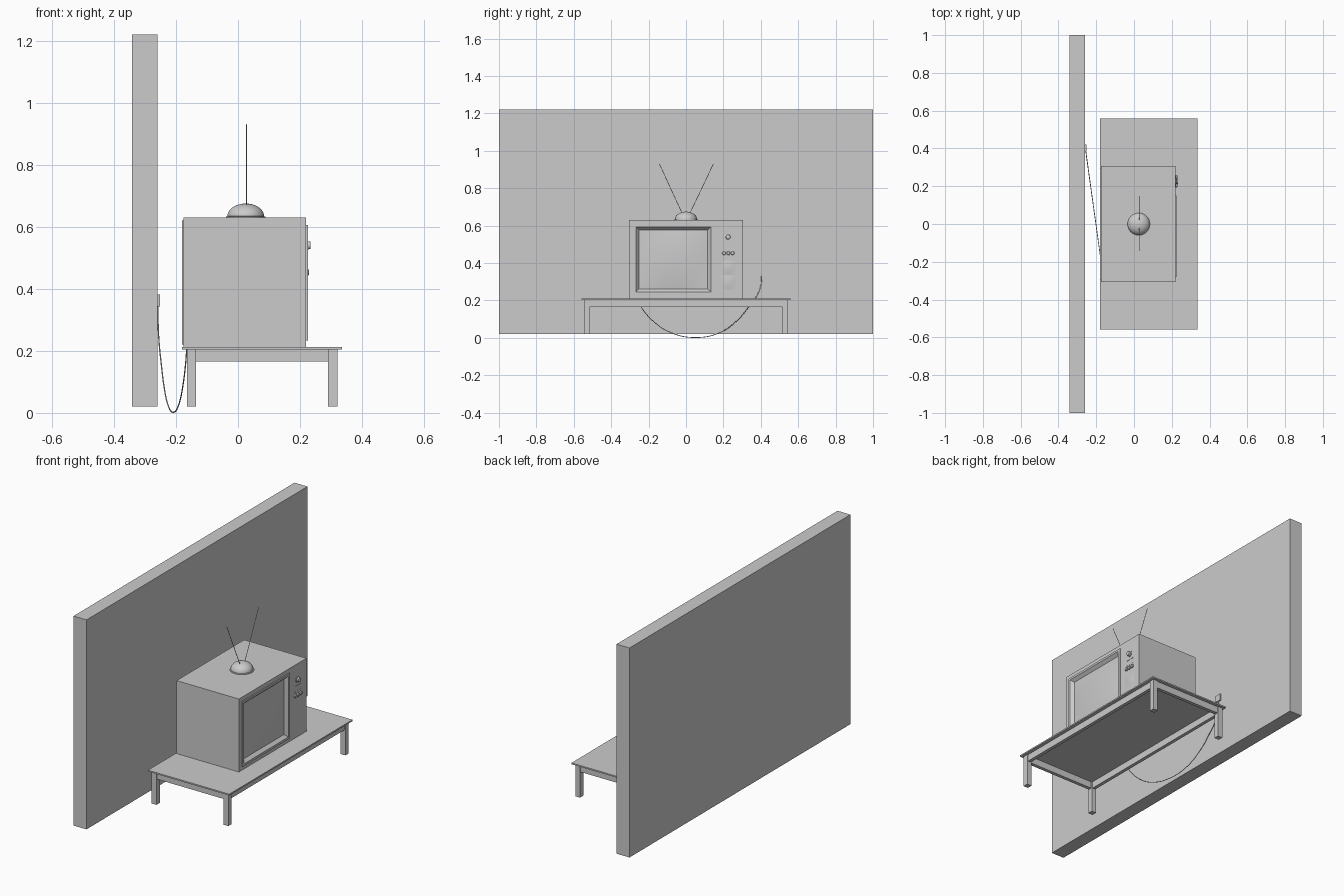
import bpy, bmesh
from math import pi, cos, sin
from mathutils import Vector

if "Cube" in bpy.data.objects:
    bpy.data.objects.remove(bpy.data.objects["Cube"])


def mesh_object(name, bm, smooth=False):
    bmesh.ops.recalc_face_normals(bm, faces=bm.faces)
    me = bpy.data.meshes.new(name)
    bm.to_mesh(me)
    bm.free()
    ob = bpy.data.objects.new(name, me)
    bpy.context.collection.objects.link(ob)
    if smooth:
        bpy.context.view_layer.objects.active = ob
        ob.select_set(True)
        bpy.ops.object.shade_smooth_by_angle(angle=0.6)
        ob.select_set(False)
    return ob


def box(name, x0, x1, y0, y1, z0, z1):
    bm = bmesh.new()
    for v in bmesh.ops.create_cube(bm, size=1)["verts"]:
        v.co = ((x0 + x1) / 2 + v.co.x * (x1 - x0),
                (y0 + y1) / 2 + v.co.y * (y1 - y0),
                (z0 + z1) / 2 + v.co.z * (z1 - z0))
    return mesh_object(name, bm)


def loft(name, rings, cap_end=True):
    """Skin rectangles given as (x, y0, y1, z0, z1)."""
    bm = bmesh.new()
    loops = [[bm.verts.new(c) for c in ((x, a, c0), (x, b, c0), (x, b, c1), (x, a, c1))]
             for x, a, b, c0, c1 in rings]
    for p, q in zip(loops, loops[1:]):
        for i in range(4):
            j = (i + 1) % 4
            bm.faces.new((p[i], p[j], q[j], q[i]))
    bm.faces.new(loops[0])
    if cap_end:
        bm.faces.new(loops[-1])
    return mesh_object(name, bm)


def bulge(name, y0, y1, z0, z1, x, depth, n=12):
    """Rectangular pad curved outwards along +x."""
    bm = bmesh.new()
    bmesh.ops.create_grid(bm, x_segments=n, y_segments=n, size=1)
    for v in bm.verts:
        u, w = v.co.x, v.co.y
        v.co = (x + depth * (1 - u * u) * (1 - w * w),
                (y0 + y1) / 2 + u * (y1 - y0) / 2, (z0 + z1) / 2 + w * (z1 - z0) / 2)
    ob = mesh_object(name, bm, True)
    if ob.data.polygons[0].normal.x < 0:
        ob.data.flip_normals()
    return ob


def lathe(name, profile, centre, axis="Z", n=32):
    """Revolve (radius, height) points about an axis through centre."""
    bm = bmesh.new()
    rings = []
    for r, h in profile:
        ring = []
        for i in range(n):
            a, b = r * cos(2 * pi * i / n), r * sin(2 * pi * i / n)
            ring.append(bm.verts.new(Vector(centre) + Vector((a, b, h) if axis == "Z" else (h, a, b))))
        rings.append(ring)
    for p, q in zip(rings, rings[1:]):
        for i in range(n):
            bm.faces.new((p[i], p[(i + 1) % n], q[(i + 1) % n], q[i]))
    bm.faces.new(rings[0])
    bm.faces.new(rings[-1])
    return mesh_object(name, bm, True)


def tube(name, pts, radius, smooth_path=False):
    cu = bpy.data.curves.new(name, "CURVE")
    cu.dimensions = "3D"
    cu.bevel_depth = radius
    cu.bevel_resolution = 2
    cu.use_fill_caps = True
    cu.resolution_u = 8
    sp = cu.splines.new("BEZIER")
    sp.bezier_points.add(len(pts) - 1)
    for bp, p in zip(sp.bezier_points, pts):
        bp.co = p
        bp.handle_left_type = bp.handle_right_type = "AUTO" if smooth_path else "VECTOR"
    ob = bpy.data.objects.new(name, cu)
    bpy.context.collection.objects.link(ob)


# Wall and outlet plug
box("wall", -0.342, -0.26, -1, 1, 0.02, 1.22)
box("wall_plug", -0.262, -0.252, 0.383, 0.422, 0.343, 0.381)

# Table: top, four legs, aprons
box("table_top", -0.18, 0.335, -0.558, 0.558, 0.204, 0.212)
for sx, x0, x1 in (("back", -0.165, -0.135), ("front", 0.29, 0.32)):
    for sy, y0, y1 in (("left", -0.545, -0.515), ("right", 0.515, 0.545)):
        box(f"{sx}_{sy}_leg", x0, x1, y0, y1, 0.02, 0.204)
    xc = (x0 + x1) / 2
    box(f"{sx}_apron", xc - 0.01, xc + 0.01, -0.515, 0.515, 0.165, 0.204)
for sy, yc in (("left", -0.53), ("right", 0.53)):
    box(f"{sy}_apron", -0.135, 0.29, yc - 0.01, yc + 0.01, 0.165, 0.204)

# Television cabinet: stepped back, box body, raised screen surround, recess
loft("tv_cabinet", [
    (-0.18, -0.297, 0.297, 0.22, 0.62),
    (-0.175, -0.297, 0.297, 0.22, 0.62),
    (-0.175, -0.306, 0.306, 0.212, 0.63),
    (0.22, -0.306, 0.306, 0.212, 0.63),
    (0.22, -0.28, 0.15, 0.233, 0.606),
    (0.226, -0.28, 0.15, 0.233, 0.606),
    (0.226, -0.268, 0.134, 0.246, 0.594),
    (0.208, -0.252, 0.116, 0.262, 0.578)])
bulge("tv_screen", -0.252, 0.116, 0.262, 0.578, 0.209, 0.011, 20)

# Controls
lathe("channel_dial", [(0.018, 0), (0.018, 0.004), (0.013, 0.005), (0.012, 0.014), (0.01, 0.015)],
      (0.219, 0.225, 0.54), "X")
box("dial_strip", 0.219, 0.222, 0.2, 0.252, 0.503, 0.508)
for i, y in enumerate((0.203, 0.226, 0.249)):
    lathe(f"knob_{i + 1}", [(0.01, 0), (0.01, 0.008), (0.008, 0.01)], (0.219, y, 0.453), "X", 24)
    lathe(f"indicator_{i + 1}", [(0.004, 0), (0.004, 0.003)], (0.219, y, 0.474), "X", 12)
for i, z in enumerate((0.26, 0.34)):
    bulge(f"speaker_panel_{i + 1}", 0.19, 0.262, z, z + 0.074, 0.2205, 0.003)

# Antenna: flanged dome and two rods
dome = [(0.064, 0), (0.064, 0.004), (0.059, 0.005)]
dome += [(0.059 * cos(t * pi / 20), 0.005 + 0.041 * sin(t * pi / 20)) for t in range(1, 10)]
lathe("antenna_dome", dome + [(0.002, 0.046)], (0.025, 0, 0.629), n=40)
for side, tip in (("left", -0.142), ("right", 0.146)):
    s = -1 if tip < 0 else 1
    tube(f"{side}_antenna_rod", [(0.028, s * 0.018, 0.66), (0.028, tip, 0.93)], 0.0016)

# Power cord hanging between plug and cabinet back
path = [(0.405, 0.345), (0.4, 0.28), (0.375, 0.22), (0.335, 0.165), (0.27, 0.09), (0.18, 0.028),
        (0.05, 0.002), (-0.08, 0.028), (-0.17, 0.085), (-0.24, 0.165), (-0.265, 0.214)]
tube("power_cord", [(-0.258 + (0.405 - y) * 0.139, y, z) for y, z in path], 0.002, True)
